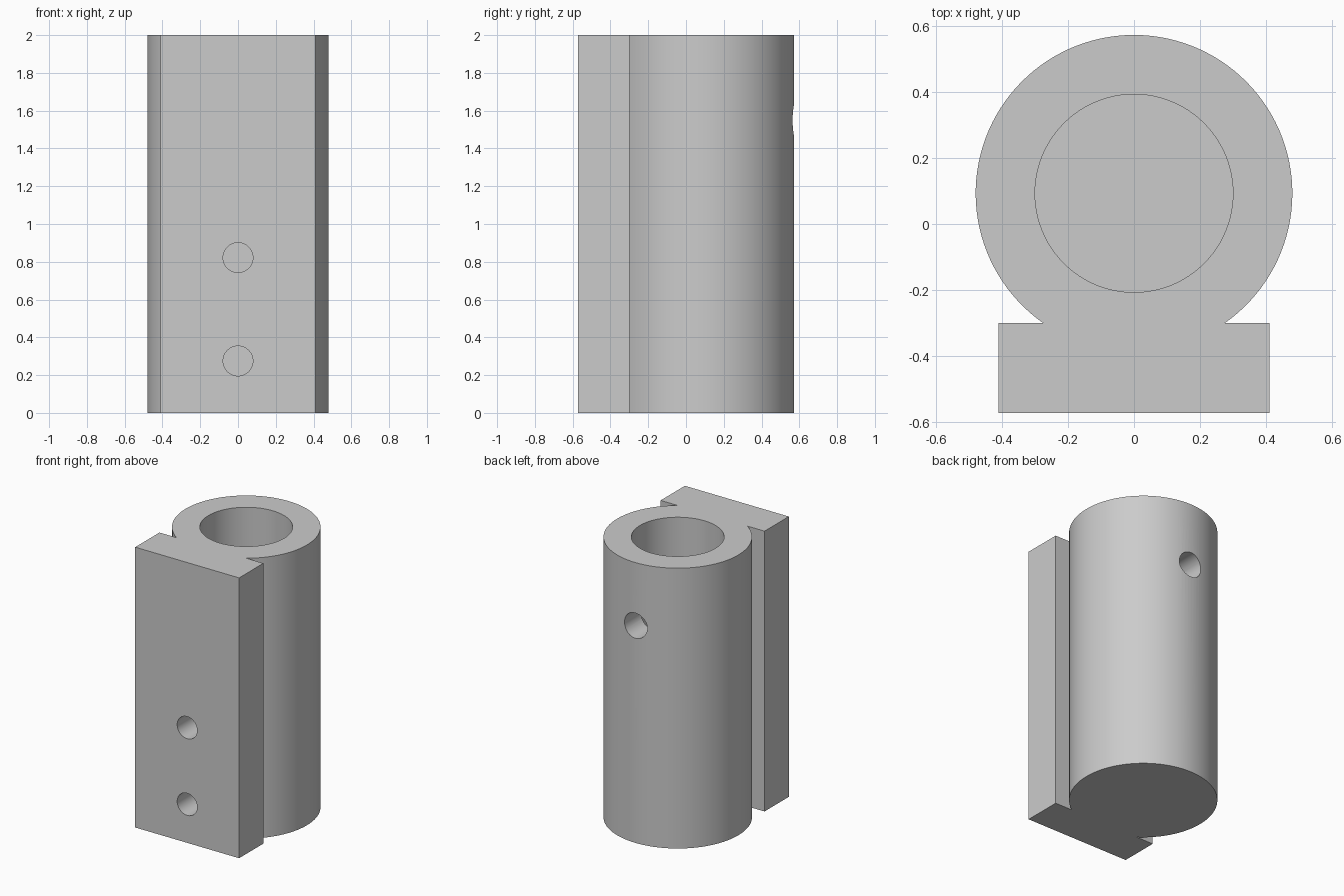
import bpy
import bmesh
import math
from mathutils import Matrix

HEIGHT = 2.0
TUBE_R, TUBE_Y = 0.48, 0.093
PLATE_X, PLATE_FRONT, PLATE_BACK = 0.41, -0.573, -0.30
SEGMENTS = 96

cube = bpy.data.objects.get("Cube")
if cube:
    bpy.data.objects.remove(cube, do_unlink=True)

# Single grey finish
grey = bpy.data.materials.new("grey")
grey.use_nodes = True
colour = (0.6, 0.6, 0.6, 1)
grey.diffuse_color = colour
grey.node_tree.nodes["Principled BSDF"].inputs["Base Color"].default_value = colour


def add_object(name, bm):
    bmesh.ops.recalc_face_normals(bm, faces=bm.faces)
    mesh = bpy.data.meshes.new(name)
    bm.to_mesh(mesh)
    bm.free()
    mesh.materials.append(grey)
    obj = bpy.data.objects.new(name, mesh)
    bpy.context.collection.objects.link(obj)
    return obj


def drill(body, name, radius, centre, depth, axis, segments=48):
    """Cut a round hole whose middle is at centre, along axis Z or Y."""
    bm = bmesh.new()
    turn = Matrix.Rotation(math.pi / 2, 4, 'X') if axis == 'Y' else Matrix()
    bmesh.ops.create_cone(bm, cap_ends=True, segments=segments, radius1=radius,
                          radius2=radius, depth=depth,
                          matrix=Matrix.Translation(centre) @ turn)
    cutter = add_object(name, bm)
    cutter.hide_render = True
    mod = body.modifiers.new(name, 'BOOLEAN')
    mod.operation = 'DIFFERENCE'
    mod.solver = 'EXACT'
    mod.object = cutter
    bpy.context.view_layer.objects.active = body
    bpy.ops.object.modifier_apply(modifier=name)
    bpy.data.objects.remove(cutter, do_unlink=True)


# Body outline: round sleeve running into a flat mounting plate
start = math.asin((PLATE_BACK - TUBE_Y) / TUBE_R)
sweep = math.pi - 2 * start
outline = [(TUBE_R * math.cos(start + sweep * i / SEGMENTS),
            TUBE_Y + TUBE_R * math.sin(start + sweep * i / SEGMENTS))
           for i in range(SEGMENTS + 1)]
outline += [(-PLATE_X, PLATE_BACK), (-PLATE_X, PLATE_FRONT),
            (PLATE_X, PLATE_FRONT), (PLATE_X, PLATE_BACK)]

bm = bmesh.new()
base = bm.faces.new([bm.verts.new((x, y, 0)) for x, y in outline])
raised = bmesh.ops.extrude_face_region(bm, geom=[base], use_keep_orig=True)
top = [v for v in raised["geom"] if isinstance(v, bmesh.types.BMVert)]
bmesh.ops.translate(bm, verts=top, vec=(0, 0, HEIGHT))
body = add_object("socket_body", bm)

# Blind bore from the top
BORE_FLOOR = 1.0
drill(body, "bore", 0.30, (0, TUBE_Y, BORE_FLOOR + 0.6), 1.2, 'Z', SEGMENTS)

# Clamping screw hole through the back wall into the bore
drill(body, "clamp_hole", 0.09, (0, 0.5, 1.55), 0.5, 'Y')

# Two mounting holes in the plate
for number, z in enumerate((0.275, 0.822)):
    drill(body, f"mounting_hole_{number}", 0.079, (0, PLATE_FRONT, z), 1.0, 'Y')

# Smooth round walls, crisp edges
bpy.ops.object.select_all(action='DESELECT')
body.select_set(True)
bpy.context.view_layer.objects.active = body
bpy.ops.object.shade_smooth_by_angle(angle=math.radians(30))
